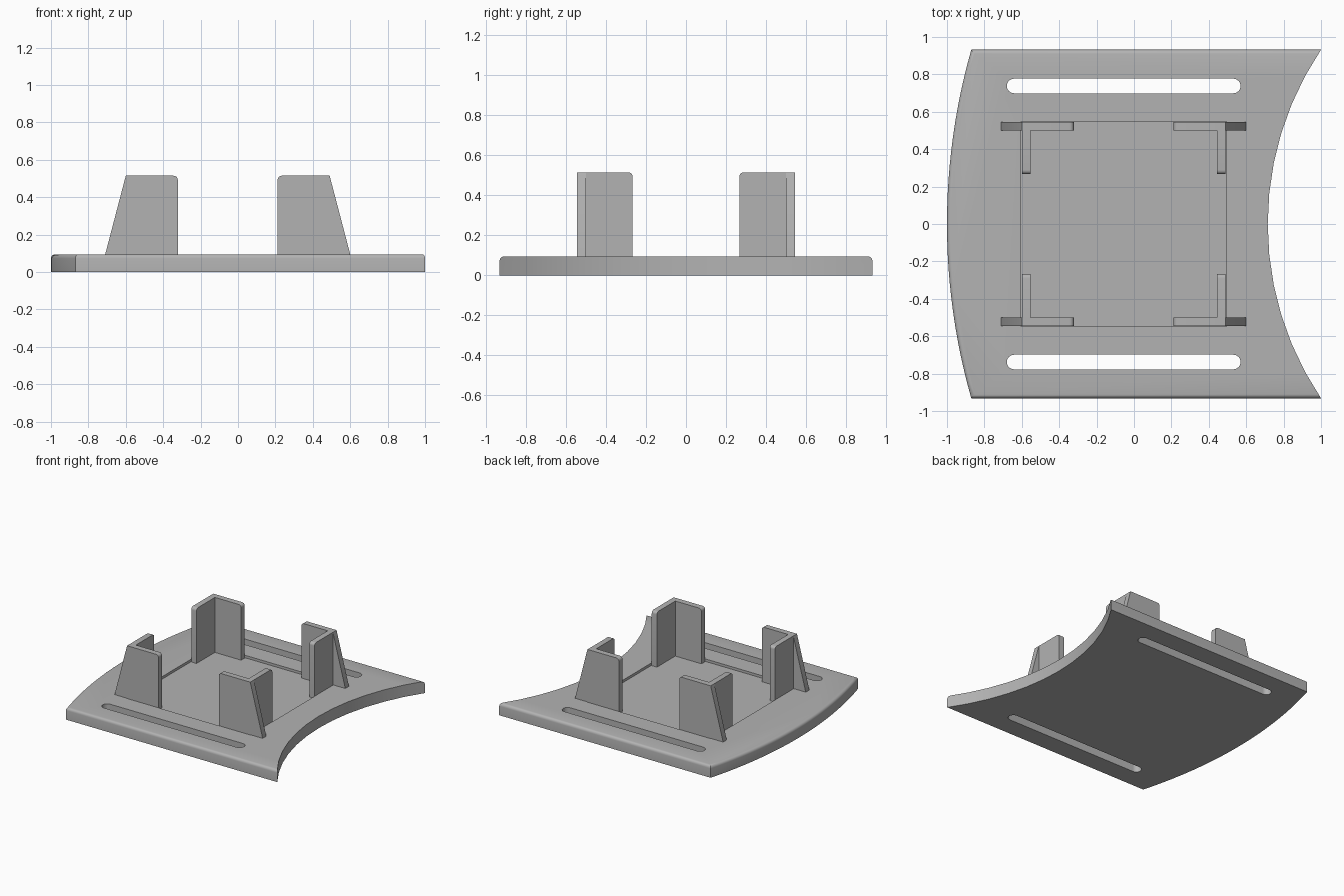
import bpy, bmesh, math

if "Cube" in bpy.data.objects:
    bpy.data.objects.remove(bpy.data.objects["Cube"])

CX = -0.055          # centre of the holder in x
TOP = 0.095          # plate thickness
FLOOR = 0.075        # floor of the shallow pocket

grey = bpy.data.materials.new("plain grey")
grey.diffuse_color = (0.45, 0.45, 0.45, 1)
grey.use_nodes = True
grey.node_tree.nodes["Principled BSDF"].inputs["Base Color"].default_value = grey.diffuse_color


def prism(name, pts, depth):
    """Closed prism from a loop of 3D points pushed along a vector."""
    bm = bmesh.new()
    face = bm.faces.new([bm.verts.new(p) for p in pts])
    new = bmesh.ops.extrude_face_region(bm, geom=[face])["geom"]
    verts = [g for g in new if isinstance(g, bmesh.types.BMVert)]
    bmesh.ops.translate(bm, verts=verts, vec=depth)
    bmesh.ops.recalc_face_normals(bm, faces=bm.faces)
    mesh = bpy.data.meshes.new(name)
    bm.to_mesh(mesh)
    bm.free()
    mesh.materials.append(grey)
    obj = bpy.data.objects.new(name, mesh)
    bpy.context.collection.objects.link(obj)
    return obj


def activate(obj):
    bpy.ops.object.select_all(action='DESELECT')
    obj.select_set(True)
    bpy.context.view_layer.objects.active = obj


def combine(obj, other, operation):
    """Apply a boolean and remove the helper."""
    activate(obj)
    mod = obj.modifiers.new("boolean", 'BOOLEAN')
    mod.operation, mod.solver, mod.object = operation, 'EXACT', other
    bpy.ops.object.modifier_apply(modifier=mod.name)
    bpy.data.objects.remove(other, do_unlink=True)


def arc(x_mid, x_end, half, n):
    """Shallow arc through (x_end, -half), (x_mid, 0), (x_end, half)."""
    s = x_end - x_mid
    r = (half * half + s * s) / (2 * s)
    a = math.asin(half / r)
    return [(x_mid + r - r * math.cos(t), r * math.sin(t), 0)
            for t in (-a + 2 * a * i / n for i in range(n + 1))]


def rounded(u0, u1, z0, z1, r=0.022):
    """Upright outline from u0 to u1 with the top corner at u0 rounded."""
    d = 1 if u1 > u0 else -1
    corner = [(u0 + d * r * (1 - math.cos(t)), z1 - r + r * math.sin(t))
              for t in (math.pi / 2 * i / 5 for i in range(6))]
    return [(u0, z0)] + corner + [(u1, z1)]


# Base plate: convex left side, concave right side
HALF = 0.932
right = arc(0.715, 1.0, HALF, 12)
left = arc(-1.0, -0.87, HALF, 24)
plate = prism("base_plate", right + left[::-1], (0, 0, TOP))

# Rounded upper rim on the left, front and back edges
bm = bmesh.new()
bm.from_mesh(plate.data)
rim = []
for e in bm.edges:
    a, b = (v.co for v in e.verts)
    mid = (a + b) / 2
    if min(a.z, b.z) > TOP - 0.001 and (mid.x < -0.8 or abs(mid.y) > HALF - 0.001):
        rim.append(e)
bmesh.ops.bevel(bm, geom=rim, offset=0.022, segments=4, profile=0.5, affect='EDGES')
bm.to_mesh(plate.data)
bm.free()

# Strap slots
for s in (-1, 1):
    r, n = 0.039, 12
    pts = []
    for x, start in ((0.57 - r, -math.pi / 2), (-0.68 + r, math.pi / 2)):
        pts += [(x + r * math.cos(start + math.pi * i / n),
                 s * 0.738 + r * math.sin(start + math.pi * i / n), -0.1)
                for i in range(n + 1)]
    combine(plate, prism("slot_cutter", pts, (0, 0, 0.4)), 'DIFFERENCE')

# Shallow square pocket between the corner posts
h = 0.549
pocket = [(CX - h, -h, FLOOR), (CX + h, -h, FLOOR), (CX + h, h, FLOOR), (CX - h, h, FLOOR)]
combine(plate, prism("pocket_cutter", pocket, (0, 0, 0.2)), 'DIFFERENCE')
activate(plate)
bpy.ops.object.shade_smooth_by_angle(angle=math.radians(30))

# Corner posts: an L with a sloping buttress pointing outwards in x
OUT, WALL, END, HIGH = 0.545, 0.046, 0.267, 0.515
for sx, x_name in ((-1, "left"), (1, "right")):
    for sy, y_name in ((-1, "front"), (1, "back")):
        fin = rounded(END, OUT, FLOOR, HIGH) + [(0.655, TOP), (0.655, FLOOR)]
        post = prism(f"corner_post_{y_name}_{x_name}",
                     [(CX + sx * u, sy * OUT, z) for u, z in fin], (0, -sy * WALL, 0))
        wing = rounded(END, OUT, FLOOR, HIGH) + [(OUT, FLOOR)]
        side = prism("post_side", [(CX + sx * OUT, sy * u, z) for u, z in wing],
                     (-sx * WALL, 0, 0))
        combine(post, side, 'UNION')
        activate(post)
        bpy.ops.object.shade_smooth_by_angle(angle=math.radians(30))
